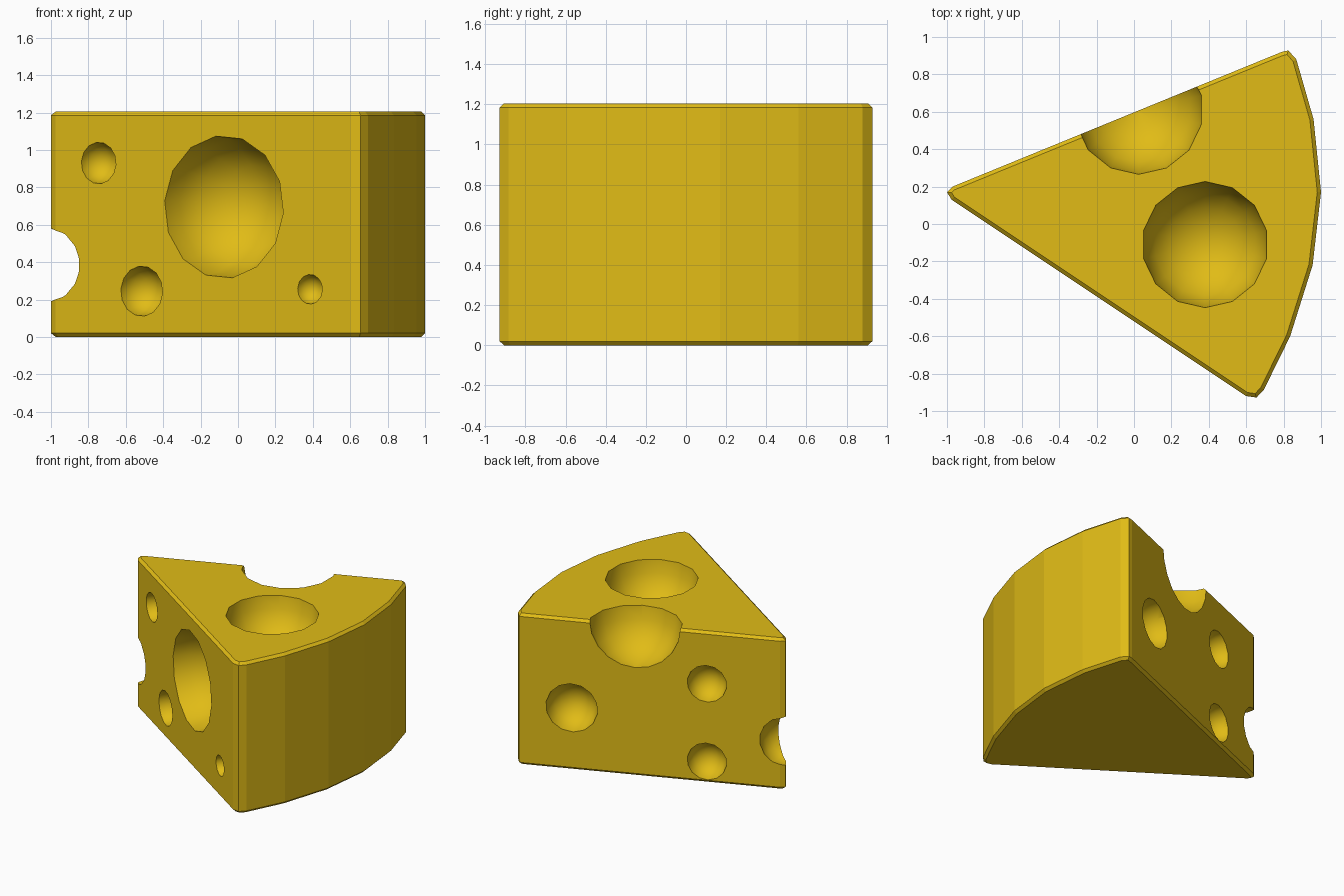
import bpy, bmesh
from mathutils import Vector, Matrix

if "Cube" in bpy.data.objects:
    bpy.data.objects.remove(bpy.data.objects["Cube"])

H = 1.205

cheese_yellow = bpy.data.materials.new("cheese_yellow")
cheese_yellow.diffuse_color = (0.75, 0.50, 0.008, 1)
cheese_yellow.use_nodes = True
cheese_yellow.node_tree.nodes["Principled BSDF"].inputs["Base Color"].default_value = cheese_yellow.diffuse_color


def make_object(name, bm):
    mesh = bpy.data.meshes.new(name)
    bm.normal_update()
    bm.to_mesh(mesh)
    bm.free()
    mesh.materials.append(cheese_yellow)
    ob = bpy.data.objects.new(name, mesh)
    bpy.context.collection.objects.link(ob)
    return ob


# wedge body: top outline with softened corners and a curved rind
outline = [(-1.0, 0.17), (-0.975, 0.13), (0.60, -0.92), (0.655, -0.928), (0.695, -0.885),
           (0.835, -0.60), (0.955, -0.22), (1.0, 0.17), (0.96, 0.56), (0.868, 0.88),
           (0.825, 0.928), (0.79, 0.92), (-0.97, 0.20)]
bm = bmesh.new()
base = bm.faces.new([bm.verts.new((x, y, 0)) for x, y in outline])
ext = bmesh.ops.extrude_face_region(bm, geom=[base])
top_verts = [g for g in ext["geom"] if isinstance(g, bmesh.types.BMVert)]
bmesh.ops.translate(bm, verts=top_verts, vec=(0, 0, H))
bmesh.ops.recalc_face_normals(bm, faces=bm.faces)
rims = [e for e in bm.edges if abs(e.verts[0].co.z - e.verts[1].co.z) < 1e-5]
bmesh.ops.bevel(bm, geom=rims, offset=0.02, segments=1, affect='EDGES', clamp_overlap=True)
wedge = make_object("cheese_wedge", bm)

# side planes of the wedge, used to place the holes
front_a, front_b = Vector((-0.975, 0.13, 0)), Vector((0.60, -0.92, 0))
back_a, back_b = Vector((-0.97, 0.20, 0)), Vector((0.79, 0.92, 0))


def on_side(a, b, x, z):
    p = a.lerp(b, (x - a.x) / (b.x - a.x))
    return Vector((p.x, p.y, z))


d = (front_b - front_a).normalized()
front_n = Vector((d.y, -d.x, 0))
d = (back_b - back_a).normalized()
back_n = Vector((-d.y, d.x, 0))
up = Vector((0, 0, 1))

# holes: centre, outward direction, radius
holes = [(on_side(front_a, front_b, x, z), front_n, r) for x, z, r in
         [(-0.745, 0.93, 0.112), (-0.075, 0.695, 0.383),
          (-0.515, 0.245, 0.135), (0.385, 0.255, 0.08)]]
holes += [(on_side(back_a, back_b, x, z), back_n, r) for x, z, r in
          [(0.46, 0.495, 0.193), (-0.468, 0.79, 0.147), (-0.468, 0.17, 0.147)]]
holes += [(Vector((0.38, -0.11, H)), up, 0.338),
          (Vector((0.025, 0.61, H)), up, 0.345),
          (Vector((-1.0, 0.17, 0.385)), Vector((0, -1, 0)), 0.195)]

bm = bmesh.new()
for centre, normal, r in holes:
    rot = up.rotation_difference(normal).to_matrix().to_4x4()
    bmesh.ops.create_uvsphere(bm, u_segments=14, v_segments=10, radius=r,
                              matrix=Matrix.Translation(centre + normal * 0.004) @ rot)
for f in bm.faces:
    f.smooth = True
cutter = make_object("hole_cutter", bm)
cutter.hide_render = True

# carve the holes
mod = wedge.modifiers.new("holes", 'BOOLEAN')
mod.operation = 'DIFFERENCE'
mod.solver = 'EXACT'
mod.object = cutter
bpy.context.view_layer.objects.active = wedge
wedge.select_set(True)
bpy.ops.object.modifier_apply(modifier=mod.name)
bpy.data.objects.remove(cutter, do_unlink=True)
